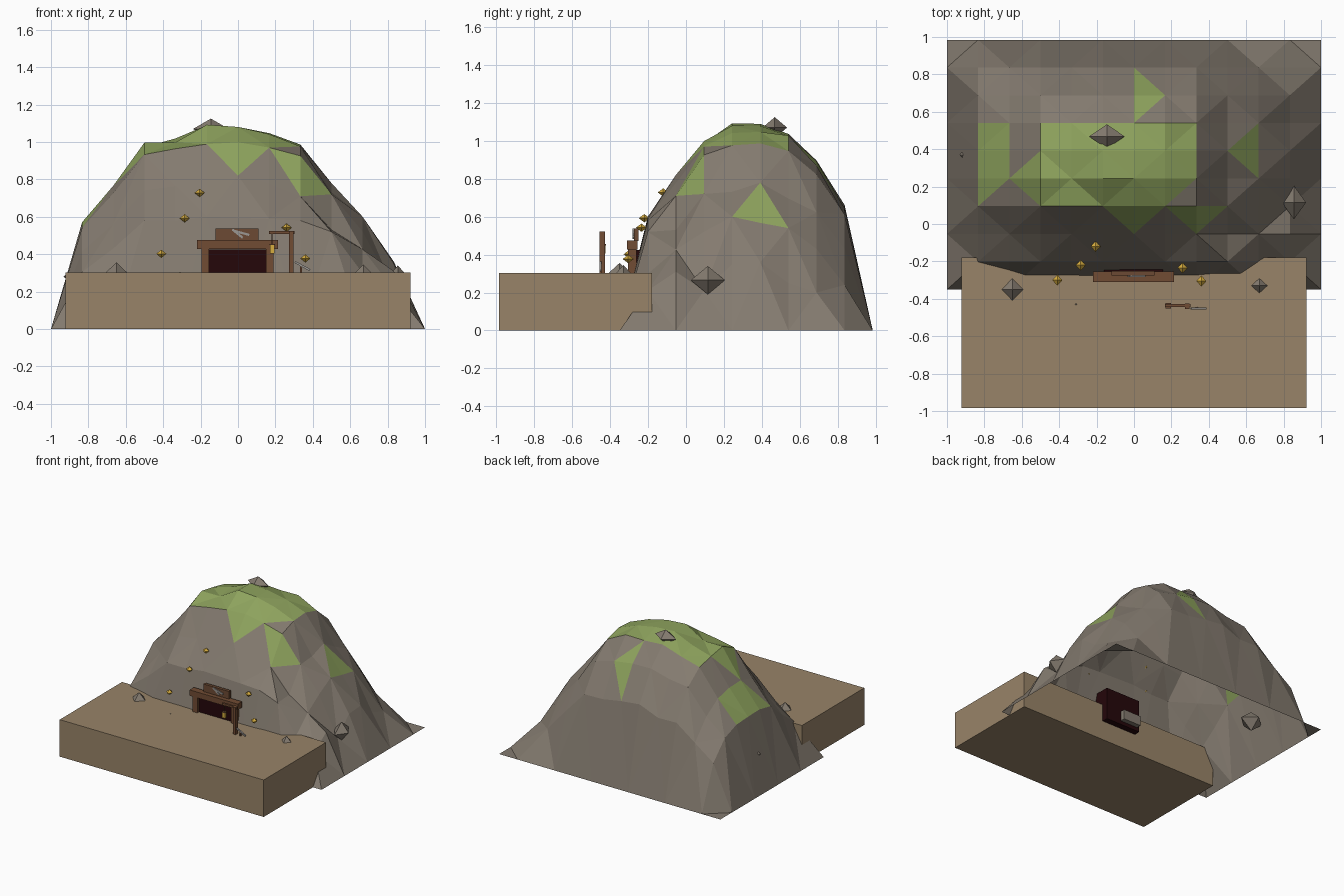
import bpy, bmesh, math, random
from mathutils import Vector

if "Cube" in bpy.data.objects:
    bpy.data.objects.remove(bpy.data.objects["Cube"])

random.seed(4)


def mat(name, *rgb):
    m = bpy.data.materials.new(name)
    m.diffuse_color = (*rgb, 1)
    m.use_nodes = True
    m.node_tree.nodes["Principled BSDF"].inputs["Base Color"].default_value = m.diffuse_color
    return m


ROCK = mat("grey rock", .23, .197, .16)
GRASS = mat("moss green", .27, .365, .11)
DIRT = mat("tan dirt", .315, .23, .14)
WOOD = mat("brown wood", .165, .072, .033)
SIGNWOOD = mat("dark wood", .15, .068, .033)
DARK = mat("tunnel dark", .018, .002, .003)
GOLD = mat("gold ore", .68, .42, .05)
STEEL = mat("steel grey", .33, .31, .29)


def finish(name, bm, *mats):
    me = bpy.data.meshes.new(name)
    bm.to_mesh(me)
    bm.free()
    for m in mats:
        me.materials.append(m)
    ob = bpy.data.objects.new(name, me)
    bpy.context.collection.objects.link(ob)
    return ob


def box(name, x, y, z, m):
    """Box given as (min, max) along each axis."""
    bm = bmesh.new()
    bmesh.ops.create_cube(bm, size=1)
    for v in bm.verts:
        v.co = [(a + b) / 2 + c * (b - a) for (a, b), c in zip((x, y, z), v.co)]
    return finish(name, bm, m)


def bar(name, p, q, t, m):
    """Thin square stick from p to q."""
    p, q = Vector(p), Vector(q)
    bm = bmesh.new()
    bmesh.ops.create_cube(bm, size=1)
    for v in bm.verts:
        v.co = (v.co.x * t, v.co.y * t, v.co.z * (q - p).length)
    ob = finish(name, bm, m)
    ob.location = (p + q) / 2
    ob.rotation_euler = (q - p).to_track_quat('Z', 'Y').to_euler()
    return ob


def gem(name, pos, size, m):
    """Eight-sided nugget or boulder."""
    bm = bmesh.new()
    ring = [bm.verts.new((math.cos(a) * size[0], math.sin(a) * size[1], 0))
            for a in (i * math.pi / 2 for i in range(4))]
    tips = [bm.verts.new((0, 0, s * size[2])) for s in (1, -1)]
    for i in range(4):
        a, b = ring[i], ring[(i + 1) % 4]
        bm.faces.new((a, b, tips[0]))
        bm.faces.new((b, a, tips[1]))
    ob = finish(name, bm, m)
    ob.location = pos
    return ob


# Mountain: hollow height grid from a side-to-side and a front-to-back profile
PX = [0, .60, .79, 1.0, 1.03, 1.09, 1.08, 1.07, 1.0, .75, .58, .38, 0]
PY = [0, .60, .81, 1.02, 1.09, 1.09, 1.05, .92, .66, 0]
# Crags and hollows that break the profile on the right flank
CRAGS = {(11, 2): .31, (11, 3): .21, (11, 5): .36, (11, 6): .25, (11, 7): .2,
         (11, 8): .12, (10, 6): .54, (10, 7): .43, (10, 8): .24, (10, 4): .6,
         (9, 5): .78, (9, 3): .72, (8, 2): .71, (7, 3): .97, (6, 2): .82}
# Moss patches as outlines in grid steps
MOSS = [[(1, 3), (2, 4), (2, 6), (1, 6)],
        [(3, 3), (7, 3), (8, 4), (8, 6), (3, 6), (3, 5), (2, 4)],
        [(5, 3), (7, 3), (6, 2)], [(7, 3), (9, 3), (8, 2)],
        [(6, 6), (6, 8), (7, 7)], [(10, 4), (9, 5), (10, 6)]]


def inside(poly, x, y):
    hit = False
    for (ax, ay), (bx, by) in zip(poly, poly[1:] + poly[:1]):
        if (ay > y) != (by > y) and x < ax + (y - ay) * (bx - ax) / (by - ay):
            hit = not hit
    return hit


def height(i, j):
    if (i, j) in CRAGS:
        return CRAGS[i, j]
    h = PX[i] * PY[j] / 1.09
    if j == 1 and 3 <= i <= 9:
        h = max(h, .58 if i < 9 else .52)
    elif h > 0:
        h += random.uniform(-.035, .005)
    return h


bm = bmesh.new()
grid = [[bm.verts.new((-1 + i / 6, -.35 + j * 1.335 / 9, height(i, j)))
         for j in range(10)] for i in range(13)]
for i in range(12):
    for j in range(9):
        corners = [(i, j), (i + 1, j), (i + 1, j + 1), (i, j + 1)]
        if (i + j) % 2:
            corners = corners[1:] + corners[:1]
        for tri in ((0, 1, 2), (0, 2, 3)):
            c = [corners[k] for k in tri]
            f = bm.faces.new([grid[a][b] for a, b in c])
            mx, my = sum(a for a, b in c) / 3, sum(b for a, b in c) / 3
            f.material_index = int(any(inside(p, mx, my) for p in MOSS))
finish("mountain", bm, ROCK, GRASS)

# Dirt yard in front
box("yard", (-.922, .922), (-.985, -.18), (0, .302), DIRT)

# Mine entrance, with a cart deep inside
box("tunnel", (-.16, .155), (-.283, -.13), (.16, .425), DARK)
box("mine_cart", (-.14, .02), (-.2, -.09), (.19, .27), ROCK)
for name, x in (("left_post", -.175), ("right_post", .17)):
    box(name, (x - .021, x + .021), (-.305, -.262), (.3, .43), WOOD)
box("lintel", (-.22, .215), (-.31, -.255), (.428, .475), WOOD)
box("sign", (-.12, .11), (-.275, -.25), (.473, .537), SIGNWOOD)
bar("sign_pick_handle", (-.03, -.277, .532), (.025, -.277, .488), .012, STEEL)
bar("sign_pick_head", (-.02, -.277, .525), (.06, -.277, .503), .012, STEEL)

# Lamp post with hanging lantern
box("lamp_post", (.272, .298), (-.455, -.426), (.3, .523), WOOD)
box("lamp_arm", (.165, .302), (-.445, -.429), (.507, .523), WOOD)
bar("lamp_chain", (.182, -.437, .51), (.182, -.437, .445), .005, SIGNWOOD)
box("lantern", (.17, .195), (-.449, -.425), (.405, .45), GOLD)
box("lantern_cap", (.168, .197), (-.451, -.423), (.449, .455), SIGNWOOD)

# Pickaxe leaning at the lamp post
bar("pick_handle", (.338, -.45, .3), (.335, -.45, .34), .01, WOOD)
bar("pick_head", (.305, -.452, .358), (.385, -.452, .315), .011, STEEL)

# Gold nuggets on the cliff
for k, p in enumerate([(-.41, -.3, .402), (-.285, -.22, .592), (-.205, -.12, .728),
                       (.26, -.235, .542), (.36, -.305, .377)]):
    gem(f"gold_nugget_{k + 1}", p, (.027, .029, .022), GOLD)

# Loose boulders and pebbles
for k, (p, s) in enumerate([((-.65, -.35, .29), (.07, .072, .066)),
                            ((.67, -.33, .29), (.055, .05, .055)),
                            ((.855, .115, .265), (.065, .09, .075)),
                            ((-.145, .468, 1.07), (.095, .065, .055)),
                            ((-.835, .37, .28), (.098, .09, .08)),
                            ((-.31, -.43, .3), (.008, .008, .006))]):
    gem(f"boulder_{k + 1}", p, s, ROCK)
